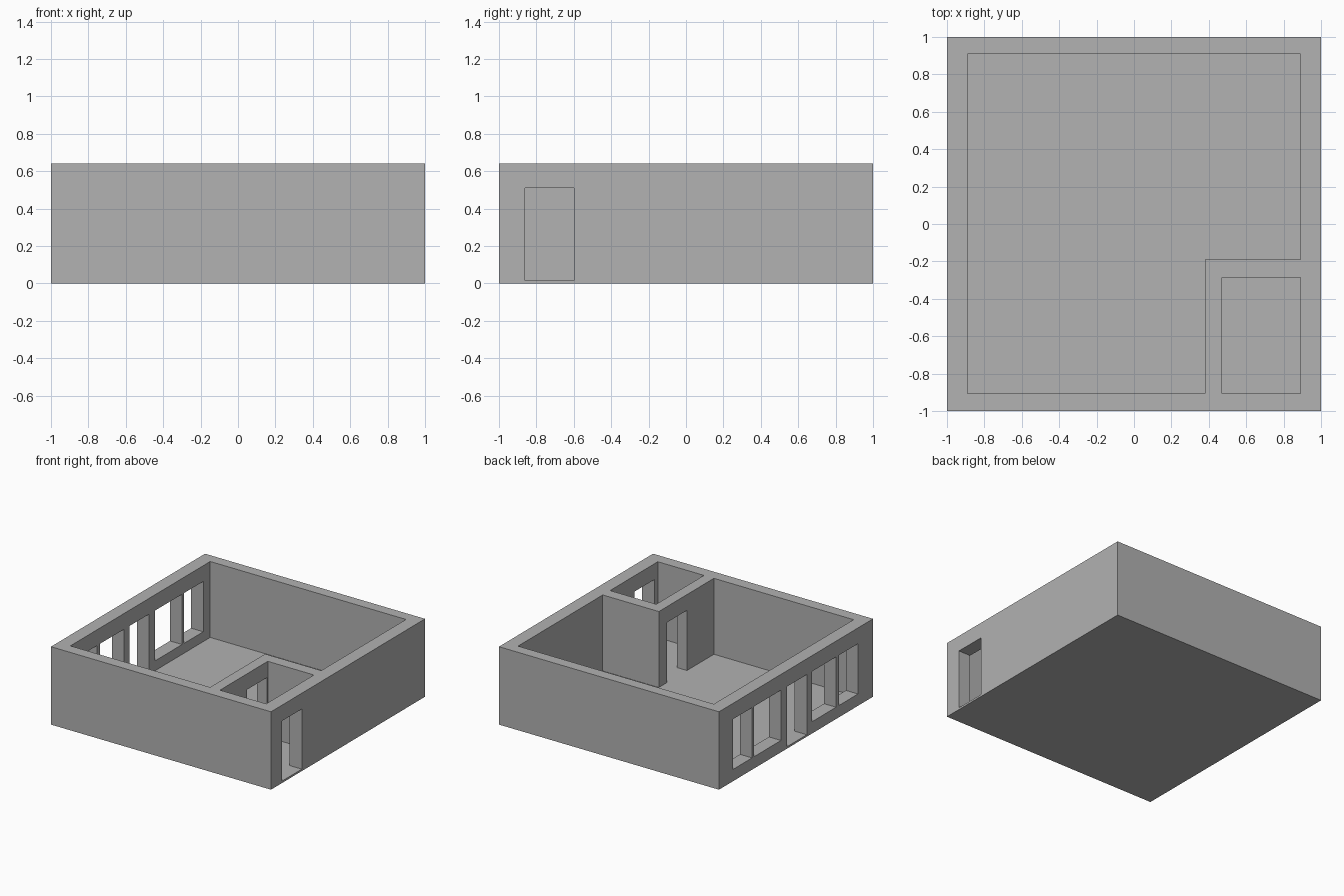
import bpy

# Remove the default cube
default = bpy.data.objects.get("Cube")
if default:
    bpy.data.objects.remove(default, do_unlink=True)

HEIGHT, FLOOR, SILL, HEAD = 0.64, 0.016, 0.097, 0.51

plaster = bpy.data.materials.new("plaster_grey")
plaster.use_nodes = True
plaster.diffuse_color = (0.445, 0.445, 0.445, 1)
plaster.node_tree.nodes["Principled BSDF"].inputs["Base Color"].default_value = plaster.diffuse_color


def box(name, x, y, z):
    """Box spanning the given (low, high) ranges."""
    bpy.ops.mesh.primitive_cube_add(size=1, location=[sum(r) / 2 for r in (x, y, z)])
    obj = bpy.context.object
    obj.name = name
    obj.scale = [r[1] - r[0] for r in (x, y, z)]
    bpy.ops.object.transform_apply(location=True, rotation=False, scale=True)
    obj.data.materials.append(plaster)
    return obj


def carve(target, name, x, y, z):
    """Cut a box-shaped void out of the target."""
    cutter = box(name, x, y, z)
    cutter.hide_render = True
    mod = target.modifiers.new(name, 'BOOLEAN')
    mod.operation, mod.solver, mod.object = 'DIFFERENCE', 'EXACT', cutter
    bpy.context.view_layer.objects.active = target
    bpy.ops.object.modifier_apply(modifier=name)
    bpy.data.objects.remove(cutter, do_unlink=True)


# Solid block that becomes the floor slab and outer walls
shell = box("house_shell", (-1, 1), (-1, 1), (0, HEIGHT))

# Main room void, then the corner room put back in as a block and hollowed
OPEN = HEIGHT + 0.1
carve(shell, "main_room_rear", (-0.89, 0.89), (-0.19, 0.91), (FLOOR, OPEN))
carve(shell, "main_room_front", (-0.89, 0.38), (-0.905, -0.19), (FLOOR, OPEN))
carve(shell, "corner_room", (0.47, 0.89), (-0.905, -0.285), (FLOOR, OPEN))

# Windows and door along the long window wall
WALL = (-1.1, -0.85)
windows = [(0.57, 0.82), (0.195, 0.545), (-0.52, -0.21), (-0.805, -0.56)]
for i, span in enumerate(windows):
    carve(shell, f"window_{i}", WALL, span, (SILL, HEAD))
carve(shell, "garden_door", WALL, (-0.14, 0.117), (FLOOR, HEAD))

# Entrance door and inner door of the corner room
carve(shell, "entrance_door", (0.85, 1.1), (-0.86, -0.6), (FLOOR, HEAD))
carve(shell, "inner_door", (0.35, 0.5), (-0.555, -0.297), (FLOOR, HEAD))
